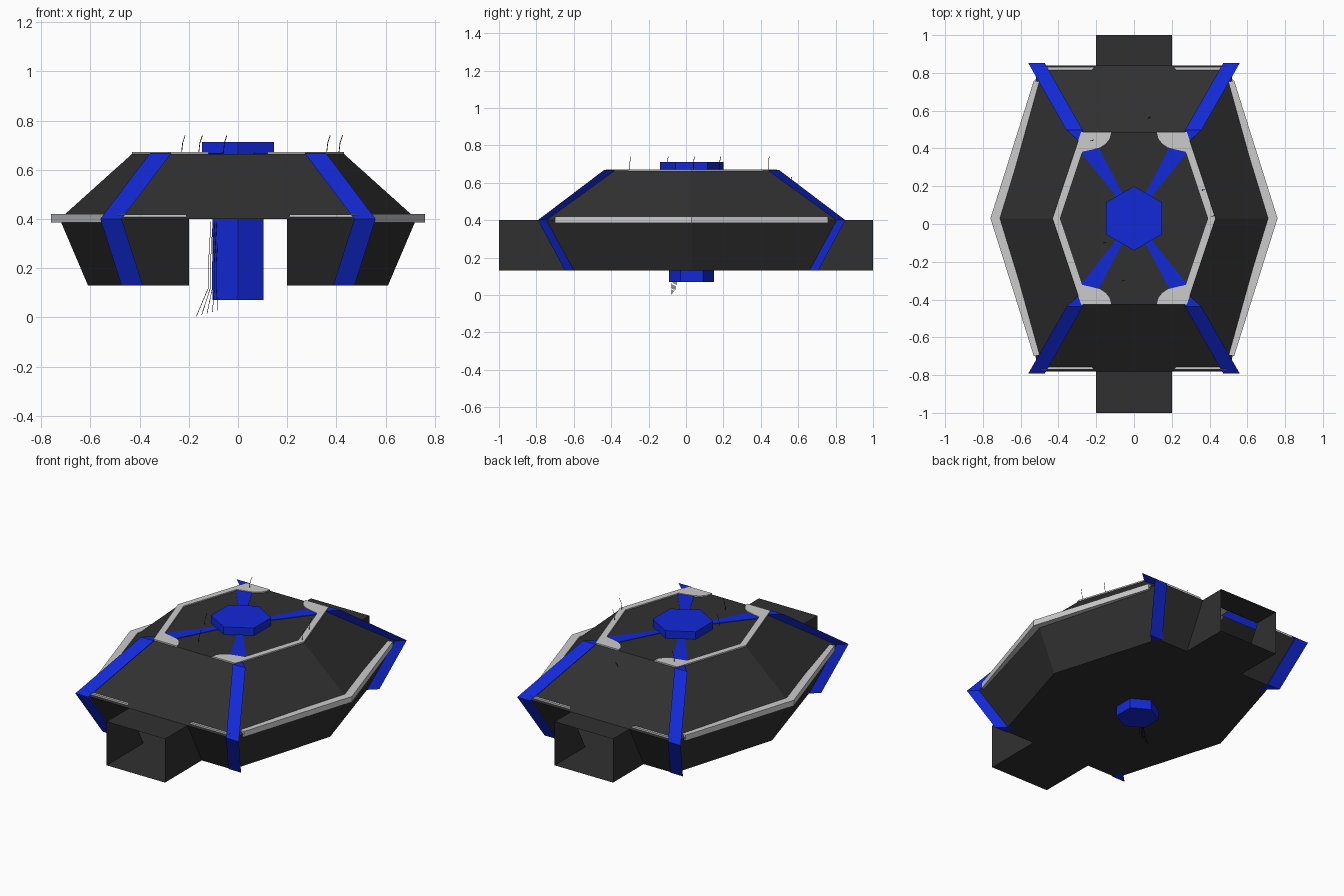
import bpy, math, random
from mathutils import Vector

if "Cube" in bpy.data.objects:
    bpy.data.objects.remove(bpy.data.objects["Cube"])

random.seed(4)
CY = 0.03                                   # the hexagonal hull sits slightly behind the origin
Z_BOT, Z_MID, Z_TOP = 0.13, 0.40, 0.665


def material(name, rgb):
    m = bpy.data.materials.new(name)
    m.diffuse_color = (*rgb, 1)
    m.use_nodes = True
    m.node_tree.nodes["Principled BSDF"].inputs["Base Color"].default_value = m.diffuse_color
    return m


DARK = material("dark_plate", (0.03, 0.03, 0.03))
BLUE = material("blue_frame", (0.006, 0.022, 0.68))
BLACK = material("black_wire", (0.005, 0.005, 0.005))


def mesh_object(name, verts, faces, mat=None, fix=True):
    me = bpy.data.meshes.new(name)
    me.from_pydata(verts, [], faces)
    if fix:
        import bmesh
        bm = bmesh.new()
        bm.from_mesh(me)
        bmesh.ops.recalc_face_normals(bm, faces=bm.faces)
        bm.to_mesh(me)
        bm.free()
    ob = bpy.data.objects.new(name, me)
    bpy.context.collection.objects.link(ob)
    if mat:
        me.materials.append(mat)
    return ob


def loft(name, rings, mat=None, skip=lambda band, i: False):
    """Closed loft through equal rings, capped at both ends."""
    n = len(rings[0])
    verts = [p for r in rings for p in r]
    faces = [tuple(range(n)), tuple(range(len(verts) - n, len(verts)))]
    for b in range(len(rings) - 1):
        for i in range(n):
            if not skip(b, i):
                j = (i + 1) % n
                faces.append((b * n + i, b * n + j, (b + 1) * n + j, (b + 1) * n + i))
    return mesh_object(name, verts, faces, mat)


def slab(name, outline, z0, z1, mat=None):
    return loft(name, [[(x, y + CY, z) for x, y in outline] for z in (z0, z1)], mat)


def hexagon(r):
    return [(r * math.sin(k * math.pi / 3), r * math.cos(k * math.pi / 3)) for k in range(6)]


# Hollow hull: stretched hexagon, with a doorway in the front and back lower walls
def hull_ring(side, cx, cy, z):
    half = [(side, 0), (cx, cy), (0.2, cy), (-0.2, cy), (-cx, cy)]
    return [(x, y + CY, z) for x, y in half + [(-x, -y) for x, y in half]]


loft("hull", [hull_ring(0.61, 0.41, 0.67, Z_BOT),
              hull_ring(0.725, 0.50, 0.81, Z_MID),
              hull_ring(0.43, 0.28, 0.455, Z_TOP)], DARK,
     skip=lambda band, i: band == 0 and i in (2, 7))

# Open square ducts at both doorways
for s, name in ((-1, "front_duct"), (1, "back_duct")):
    prof = [(s, Z_BOT), (s, Z_MID), (CY + s * 0.81, Z_MID), (CY + s * 0.67, Z_BOT)]
    v = [(x, y, z) for x in (-0.2, 0.2) for y, z in prof]
    mesh_object(name, v, [(0, 1, 2, 3), (4, 5, 6, 7), (1, 2, 6, 5), (0, 3, 7, 4)], DARK)

# Central column and hexagonal cap
slab("core_column", hexagon(0.12), 0.07, Z_TOP, BLUE)
slab("core_cap", hexagon(0.17), Z_TOP - 0.005, 0.712, BLUE)

for sx, side in ((-1, "left"), (1, "right")):
    for sy, end in ((-1, "front"), (1, "back")):
        tag = f"{end}_{side}"

        # Bent corner rib, three-sided section
        def section(x, y, z):
            pts = [(x, y), (x - 0.087, y), (x - 0.087, y - 0.08)]
            return [(sx * px, sy * py + CY, z) for px, py in pts]
        loft(f"{tag}_rib", [section(0.474, 0.677, Z_BOT), section(0.56, 0.822, Z_MID),
                            section(0.358, 0.468, Z_TOP + 0.003)], BLUE)

        # Tapered spoke from corner to hub on the roof
        slab(f"{tag}_spoke", [(sx * x, sy * y) for x, y in
                              [(0.29, 0.36), (0.20, 0.40), (0.06, 0.13), (0.09, 0.11)]],
             Z_TOP - 0.005, Z_TOP + 0.003, BLUE)

        # Short trim bar above the doorway
        slab(f"{tag}_trim_bar", [(sx * x, sy * y) for x, y in
                                 [(0.21, 0.80), (0.49, 0.80), (0.49, 0.78), (0.23, 0.78)]],
             0.405, 0.418)

    # Waist trim along the long sides
    outer = [(0.53, 0.73), (0.76, 0), (0.53, -0.73)]
    inner = [(0.49, -0.72), (0.71, 0), (0.49, 0.72)]
    slab(f"{side}_waist_trim", [(sx * x, y) for x, y in outer + inner], 0.385, 0.42)

    # Roof edge trim with curved corner tabs
    curve = [(0.12, 0.457), (0.13, 0.42), (0.15, 0.395), (0.18, 0.375), (0.23, 0.362), (0.275, 0.352)]
    rim = [(0.28, -0.457), (0.432, 0), (0.28, 0.457)]
    outline = rim + curve + [(0.393, 0)] + [(x, -y) for x, y in reversed(curve)]
    slab(f"{side}_roof_trim", [(sx * x, y) for x, y in outline], Z_TOP - 0.006, Z_TOP + 0.007)


# Thin loose wires
def wires(name, paths):
    cu = bpy.data.curves.new(name, 'CURVE')
    cu.dimensions = '3D'
    cu.bevel_depth = 0.0015
    cu.bevel_resolution = 0
    for pts in paths:
        sp = cu.splines.new('POLY')
        sp.points.add(len(pts) - 1)
        for p, q in zip(sp.points, pts):
            p.co = (*q, 1)
    cu.materials.append(BLACK)
    bpy.context.collection.objects.link(bpy.data.objects.new(name, cu))


hanging = []
for k in range(5):
    x, y = -0.11 + 0.008 * k, -0.06 + 0.006 * k
    hanging.append([(x, y, 0.39), (x - 0.01, y - 0.01, 0.22),
                    (x - 0.01, y - 0.01, 0.12), (x - 0.06 + 0.014 * k, y - 0.02, 0.003 + 0.006 * k)])
wires("hanging_wires", hanging)
tufts = []
for x, y in [(0.36, 0.18), (0.41, 0.04), (-0.16, -0.1), (-0.23, 0.44), (0.07, 0.56), (-0.06, -0.3)]:
    h = 0.075 if y < 0.5 else 0.05
    z = Z_TOP if y < 0.5 else 0.58
    tufts.append([(x, y, z), (x + 0.005, y, z + h * 0.6), (x + 0.015, y + 0.005, z + h)])
wires("roof_wires", tufts)
